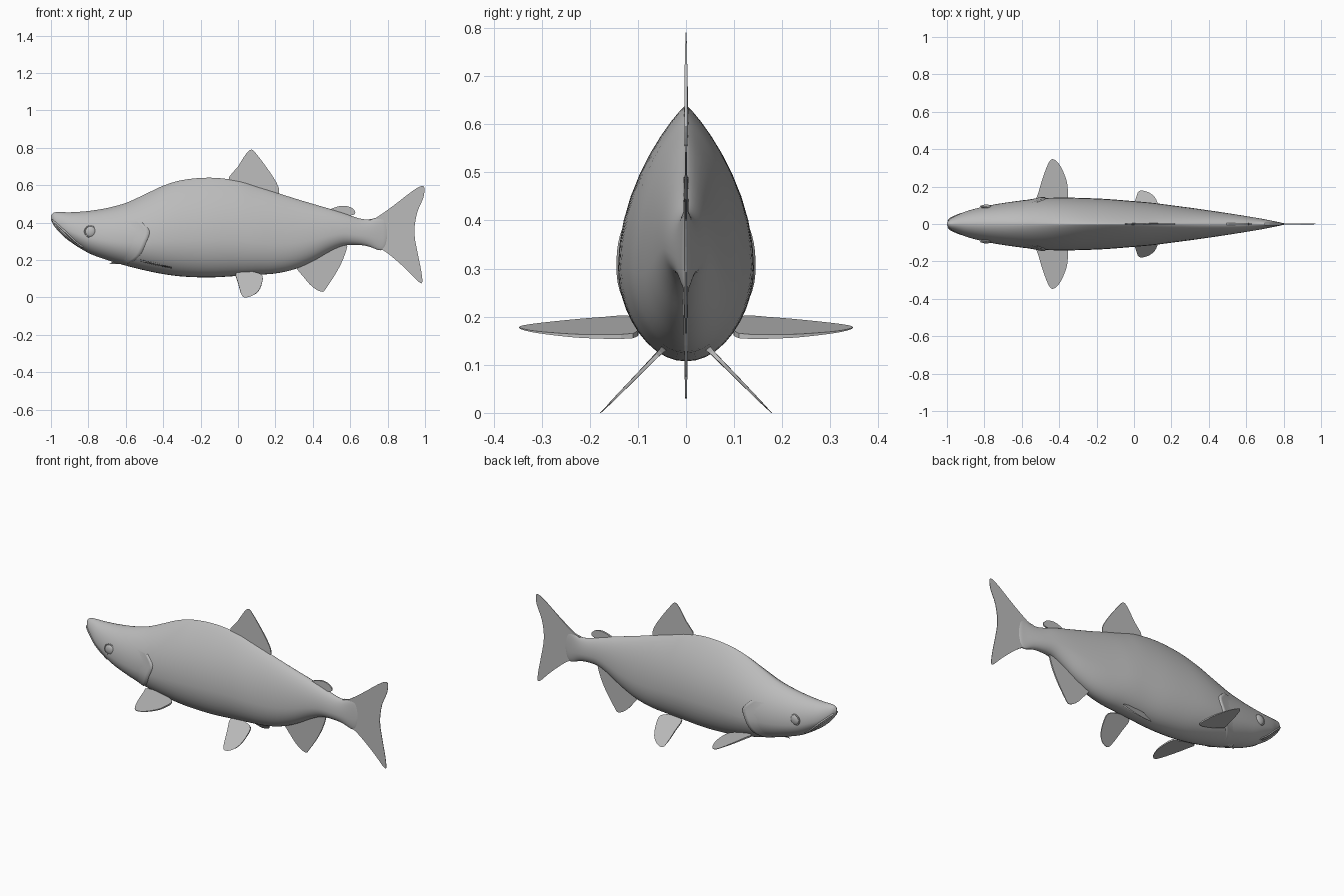
import bpy, bmesh, math
from mathutils import Vector

if "Cube" in bpy.data.objects:
    bpy.data.objects.remove(bpy.data.objects["Cube"], do_unlink=True)

grey = bpy.data.materials.new("plain grey")
grey.use_nodes = True
grey.diffuse_color = (.5, .5, .5, 1)
grey.node_tree.nodes["Principled BSDF"].inputs["Base Color"].default_value = (.5, .5, .5, 1)

# Body stations: x, belly height, back height, half width
STATIONS = [
    (-1, .415, .438, .006), (-.985, .385, .453, .026), (-.95, .343, .456, .045),
    (-.9, .3, .455, .067), (-.8, .238, .462, .094), (-.7, .2, .478, .112),
    (-.6, .17, .505, .126), (-.5, .145, .55, .137), (-.4, .125, .597, .141),
    (-.3, .112, .627, .14), (-.15, .107, .64, .134), (0, .115, .624, .122),
    (.1, .121, .593, .113), (.2, .128, .562, .1), (.3, .15, .53, .087),
    (.4, .193, .5, .073), (.5, .25, .471, .058), (.57, .278, .449, .047),
    (.65, .28, .422, .034), (.7, .272, .417, .025), (.76, .252, .428, .013),
    (.785, .265, .42, .008), (.8, .31, .38, .003)]


def section(x):
    """Smoothly interpolated belly, back and half width at x."""
    s = STATIONS
    i = max(0, min(len(s) - 2, sum(p[0] <= x for p in s) - 1))
    h = s[i + 1][0] - s[i][0]
    t = (x - s[i][0]) / h

    def slope(j, k):
        a, b = s[max(j - 1, 0)], s[min(j + 1, len(s) - 1)]
        return (b[k] - a[k]) / (b[0] - a[0])
    out = []
    for k in (1, 2, 3):
        a, b = s[i][k], s[i + 1][k]
        blend = t * t * (3 - 2 * t)
        out.append(a + (b - a) * blend + h * t * (1 - t)
                   * (slope(i, k) * (1 - t) - slope(i + 1, k) * t))
    return out


def shoulder(x):
    """Exponent of the upper flank: round at the ends, pinched mid body."""
    return .55 + .35 * math.exp(-((x + .15) / .4) ** 2)


def skin(x, z):
    """Half width of the body surface at x and z."""
    lo, hi, w = section(x)
    mid = lo + .37 * (hi - lo)
    u = (z - mid) / ((hi - mid) if z > mid else (mid - lo))
    return w * max(0, 1 - u * u) ** (shoulder(x) if z > mid else .5)


def make(name, verts, faces, smooth=True):
    mesh = bpy.data.meshes.new(name)
    mesh.from_pydata(verts, [], faces)
    bm = bmesh.new()
    bm.from_mesh(mesh)
    bmesh.ops.recalc_face_normals(bm, faces=bm.faces)
    bm.to_mesh(mesh)
    bm.free()
    obj = bpy.data.objects.new(name, mesh)
    bpy.context.collection.objects.link(obj)
    mesh.materials.append(grey)
    for f in mesh.polygons:
        f.use_smooth = smooth
    return obj


def spline(pts, closed, n=4):
    """Catmull-Rom points through a 2D path."""
    pts = [Vector(p) for p in pts]
    c = len(pts)
    at = (lambda i: pts[i % c]) if closed else (lambda i: pts[max(0, min(c - 1, i))])
    out = []
    for i in range(c if closed else c - 1):
        p, a, b, q = (at(i + k) for k in (-1, 0, 1, 2))
        for j in range(n):
            t = j / n
            out.append(.5 * (2 * a + (b - p) * t + (2 * p - 5 * a + 4 * b - q) * t * t
                             + (3 * a - p - 3 * b + q) * t ** 3))
    return out if closed else out + [pts[-1]]


# Body: egg-shaped rings lofted from snout to tail root
RINGS, SIDES = 90, 40
verts, faces = [], []
for i in range(RINGS):
    x = -.1 - .9 * math.cos(math.pi * i / (RINGS - 1))
    lo, hi, w = section(x)
    mid = lo + .37 * (hi - lo)
    for j in range(SIDES):
        a = math.tau * j / SIDES
        c, s = math.cos(a), math.sin(a)
        y = w * math.copysign(abs(c) ** (2 * shoulder(x) if s > 0 else 1), c)
        verts.append((x, y, mid + s * ((hi - mid) if s > 0 else (mid - lo))))
for i in range(RINGS - 1):
    for j in range(SIDES):
        k = (j + 1) % SIDES
        faces.append((i * SIDES + j, i * SIDES + k, (i + 1) * SIDES + k, (i + 1) * SIDES + j))
faces += [tuple(range(SIDES)), tuple(range((RINGS - 1) * SIDES, RINGS * SIDES))]
make("body", verts, faces)


def fin(name, outline, place, root, reach):
    """Thin blade that tapers away from its root; place maps (u, v, offset)."""
    pts = spline(outline, True, 3)
    n = len(pts)
    verts = []
    for side in (-1, 1):
        for p in pts:
            t = .0012 + .006 * max(0, 1 - (p - Vector(root)).length / reach)
            verts.append(place(p.x, p.y, side * t))
    faces = [tuple(range(n)), tuple(range(n, 2 * n))]
    faces += [(i, (i + 1) % n, n + (i + 1) % n, n + i) for i in range(n)]
    make(name, verts, faces, False)


def upright(u, v, t):
    return (u, t, v)


# Fins on the centre line
fin("tail_fin", [(.69, .405), (.74, .427), (.83, .49), (.93, .567), (.98, .595),
                 (.997, .585), (.99, .53), (.957, .45), (.943, .345), (.962, .23),
                 (.98, .14), (.985, .08), (.965, .084), (.92, .13), (.85, .195),
                 (.78, .25), (.7, .29)], upright, (.72, .34), .25)
fin("dorsal_fin", [(-.05, .622), (0, .7), (.045, .77), (.073, .79), (.1, .765),
                   (.16, .685), (.205, .615), (.22, .57), (.2, .545), (.08, .57)],
    upright, (.08, .58), .2)
fin("adipose_fin", [(.48, .463), (.52, .482), (.56, .49), (.6, .483), (.625, .462),
                    (.62, .443), (.57, .437), (.5, .45)], upright, (.54, .45), .14)
fin("anal_fin", [(.31, .175), (.35, .11), (.4, .055), (.45, .03), (.475, .055),
                 (.53, .14), (.57, .225), (.58, .29), (.5, .29), (.4, .22)],
    upright, (.45, .25), .24)


def tube(name, path, radius, side):
    """Fine ridge laid on the flank along an (x, z) path."""
    curve = bpy.data.curves.new(name, "CURVE")
    curve.dimensions = "3D"
    curve.bevel_depth = radius
    curve.bevel_resolution = 2
    curve.use_fill_caps = True
    pts = spline(path, False)
    sp = curve.splines.new("POLY")
    sp.points.add(len(pts) - 1)
    for p, q in zip(sp.points, pts):
        p.co = (q.x, side * skin(q.x, q.y), q.y, 1)
    obj = bpy.data.objects.new(name, curve)
    curve.materials.append(grey)
    bpy.context.collection.objects.link(obj)


for side, label in ((1, "left"), (-1, "right")):
    # Paired fins
    fin(label + "_pectoral_fin",
        [(-.52, .12), (-.51, .17), (-.49, .24), (-.46, .32), (-.435, .347), (-.4, .32),
         (-.37, .26), (-.355, .2), (-.36, .11), (-.44, .1)],
        lambda u, v, t: (u, side * v, .197 - .23 * (u + .52) + t), (-.44, .12), .22)
    fin(label + "_pelvic_fin",
        [(-.01, .128), (0, .08), (.015, .025), (.03, .001), (.07, .006), (.11, .035),
         (.13, .085), (.125, .12), (.06, .135)],
        lambda u, v, t: (u, side * (.055 + .98 * (.125 - v) + t * .7), v + t * .7 * (v > .02)),
        (.06, .125), .13)

    # Lips meeting at the snout
    tube(label + "_upper_lip", [(-.992, .412), (-.96, .384), (-.92, .348), (-.87, .3),
                                (-.83, .27)], .005, side)
    tube(label + "_lower_lip", [(-.982, .393), (-.95, .364), (-.91, .325), (-.87, .288),
                                (-.83, .268)], .004, side)

    # Gill cover: a plate that lifts off the flank toward its rear edge
    rim = spline([(-.52, .405), (-.475, .355), (-.495, .29), (-.53, .22), (-.59, .178)], False)
    cols, verts, faces = 7, [], []
    for p in rim:
        for c in range(cols):
            x = p.x - .1 * (1 - c / (cols - 2)) if c < cols - 1 else p.x + .003
            lift = .008 * (c / (cols - 2)) ** 2 if c < cols - 1 else -.004
            verts.append((x, side * (skin(x, p.y) + lift - .001), p.y))
    for r in range(len(rim) - 1):
        for c in range(cols - 1):
            a = r * cols + c
            faces.append((a, a + 1, a + cols + 1, a + cols))
    cover = make(label + "_gill_cover", verts, faces)

    # Eye: shallow dome with a raised rim
    at = (-.79, side * (skin(-.79, .352) - .002), .352)
    bpy.ops.mesh.primitive_uv_sphere_add(segments=24, ring_count=12, radius=.029, location=at)
    eye = bpy.context.object
    eye.name = label + "_eye"
    eye.scale.y = .45
    bpy.ops.object.shade_smooth()
    eye.data.materials.append(grey)
    bpy.ops.mesh.primitive_torus_add(major_segments=24, minor_segments=8, major_radius=.029,
                                     minor_radius=.004, location=at,
                                     rotation=(math.pi / 2, 0, side * -.13))
    ring = bpy.context.object
    ring.name = label + "_eye_rim"
    bpy.ops.object.shade_smooth()
    ring.data.materials.append(grey)
